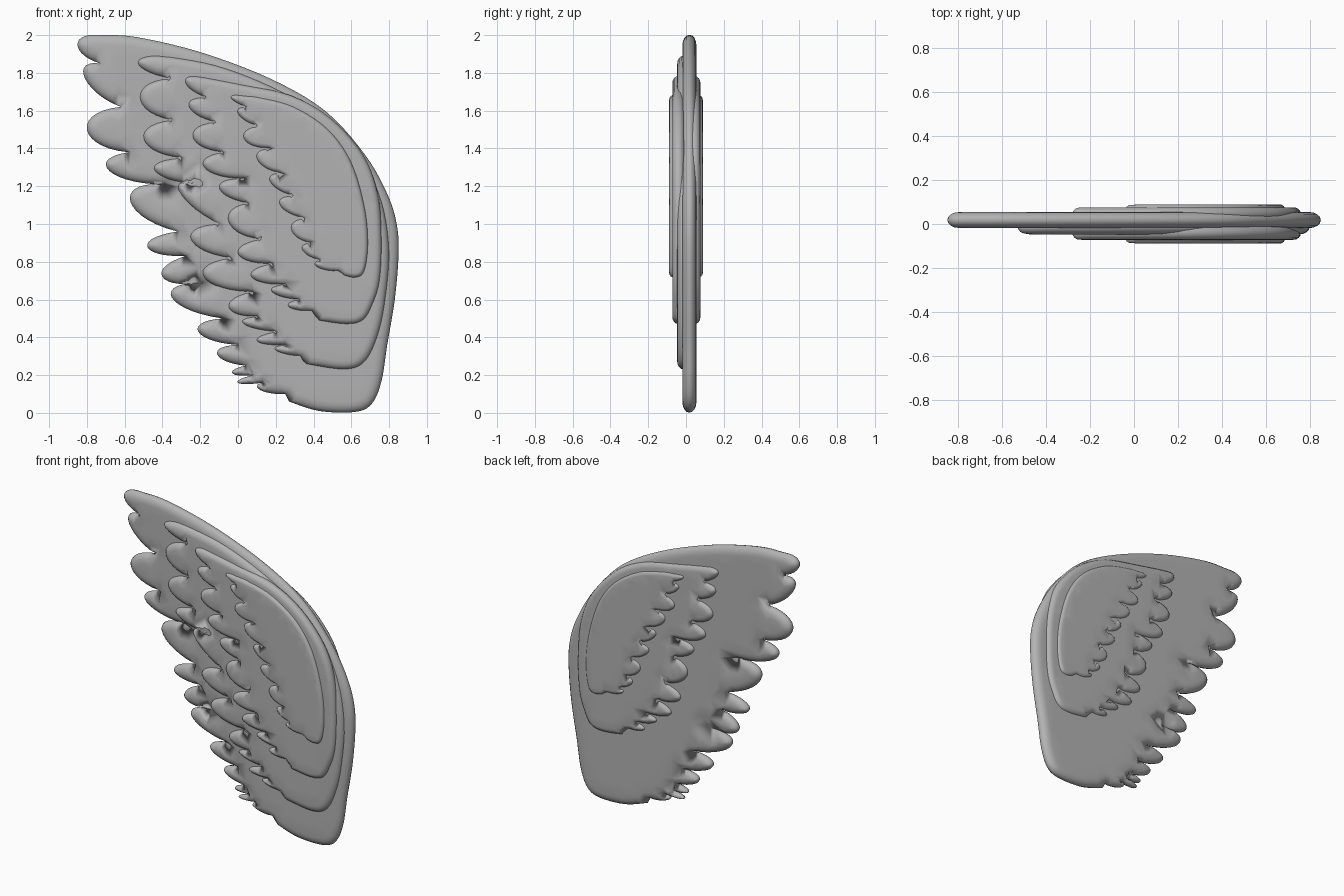
import bpy
import bmesh
import math
from mathutils import Vector
from mathutils.geometry import delaunay_2d_cdt, interpolate_bezier, intersect_point_line

cube = bpy.data.objects.get("Cube")
if cube:
    bpy.data.objects.remove(cube, do_unlink=True)

# One plain grey for the whole wing
grey = bpy.data.materials.new("stone grey")
grey.use_nodes = True
grey.diffuse_color = (0.45, 0.45, 0.45, 1)
grey.node_tree.nodes["Principled BSDF"].inputs["Base Color"].default_value = (0.45, 0.45, 0.45, 1)


def vectors(points):
    return [Vector(p) for p in points]


def smooth_edge(points, steps=6):
    """Smooth curve through the leading-edge points."""
    pts = vectors(points)
    last = len(pts) - 1
    tangent = [(pts[min(i + 1, last)] - pts[max(i - 1, 0)]) / 6 for i in range(last + 1)]
    out = []
    for i in range(last):
        a, b = pts[i], pts[i + 1]
        out += interpolate_bezier(a, a + tangent[i], b - tangent[i + 1], b, steps)[:-1]
    return [Vector(p[:2]) for p in out] + [pts[last]]


def feather(a, tip, b, steps=15):
    """Rounded feather end that leaves notch a, peaks at tip and returns to b."""
    mid = (a + b) / 2
    reach = (tip - mid) * 4 / 3
    ha, hb = a.lerp(mid, 0.2) + reach, b.lerp(mid, 0.2) + reach
    return [Vector(p[:2]) for p in interpolate_bezier(a, ha, hb, b, steps)[:-1]]


def wing_outline(edge, scallops):
    """Leading edge, then feathers from the bottom up; counter-clockwise."""
    outline = smooth_edge(edge)
    marks = vectors(scallops) + [Vector(edge[0])]
    for i in range(0, len(marks) - 2, 2):
        outline += feather(*marks[i:i + 3])
    return outline[:0:-1]


def edge_distance(p, outline):
    best = 9.0
    for i, b in enumerate(outline):
        a = outline[i - 1]
        d = b - a
        t = max(0.0, min(1.0, (p - a).dot(d) / max(d.length_squared, 1e-9)))
        best = min(best, (p - a - d * t).length_squared)
    return math.sqrt(best)


def cushion(outline, rim):
    """Triangulate the outline and give each point a 0..1 rounded height."""
    points = list(outline)
    n = len(outline)
    for part in (0.08, 0.3, 0.62, 1.0):
        for i in range(n):
            d = (outline[(i + 1) % n] - outline[i - 1]).normalized()
            p = outline[i] + Vector((-d.y, d.x)) * rim * part
            if edge_distance(p, outline) > 0.94 * rim * part:
                points.append(p)
    cell = 0.07
    for i in range(-14, 15):
        for j in range(30):
            p = Vector((i * cell, j * cell))
            if edge_distance(p, outline) > rim * 1.3:
                points.append(p)
    verts, _, faces, *_ = delaunay_2d_cdt(points, [], [list(range(n))], 1, 1e-4)
    heights = []
    for v in verts:
        k = min(edge_distance(v, outline) / rim, 1.0)
        heights.append(0.0 if k < 0.01 else math.sqrt(1 - (1 - k) ** 2))
    return verts, faces, heights


def add_layer(name, shape, depth, half):
    """Pillow-like slab facing both ways, its two sheets joined at the rim."""
    verts, faces, heights = shape
    bm = bmesh.new()
    front = [bm.verts.new((v.x, depth - half * h, v.y)) for v, h in zip(verts, heights)]
    back = [f if h == 0 else bm.verts.new((v.x, depth + half * h, v.y))
            for f, v, h in zip(front, verts, heights)]
    for face in faces:
        bm.faces.new([front[i] for i in face])
        if any(heights[i] > 0 for i in face):
            bm.faces.new([back[i] for i in reversed(face)])
    bmesh.ops.delete(bm, geom=[v for v in bm.verts if not v.link_faces], context="VERTS")
    bmesh.ops.recalc_face_normals(bm, faces=bm.faces)
    for f in bm.faces:
        f.smooth = True
    mesh = bpy.data.meshes.new(name)
    bm.to_mesh(mesh)
    bm.free()
    mesh.materials.append(grey)
    bpy.context.collection.objects.link(bpy.data.objects.new(name, mesh))


# Long flight feathers: the full wing silhouette
flight = wing_outline(
    [(-.73, 2), (-.54, 1.99), (-.2, 1.91), (.17, 1.77), (.46, 1.6), (.67, 1.37),
     (.79, 1.16), (.84, 1), (.85, .84), (.83, .6), (.79, .36), (.76, .17),
     (.71, .05), (.62, .005), (.43, .01), (.27, .06)],
    [(.25, .1), (.12, .12), (.13, .16), (0, .16), (.08, .2), (-.03, .21),
     (.04, .25), (-.11, .31), (0, .36), (-.21, .43), (-.08, .5), (-.35, .61),
     (-.19, .69), (-.4, .72), (-.28, .83), (-.48, .88), (-.32, .96), (-.57, 1.12),
     (-.39, 1.21), (-.68, 1.28), (-.58, 1.38), (-.8, 1.5), (-.62, 1.62),
     (-.81, 1.77), (-.73, 1.85), (-.85, 1.95)])

# Second row of feathers, front side only
second = wing_outline(
    [(-.39, 1.89), (-.12, 1.84), (.17, 1.73), (.43, 1.58), (.64, 1.37), (.76, 1.12),
     (.8, .86), (.78, .6), (.74, .41), (.67, .27), (.56, .23), (.35, .26)],
    [(.33, .3), (.2, .33), (.25, .36), (.1, .38), (.2, .43), (.03, .47),
     (.1, .51), (-.05, .56), (.07, .64), (-.18, .72), (-.04, .82), (-.25, .92),
     (-.1, 1), (-.31, 1.17), (-.2, 1.21), (-.44, 1.28), (-.3, 1.35), (-.5, 1.45),
     (-.35, 1.55), (-.52, 1.67), (-.36, 1.77), (-.53, 1.85)])

# Third row, on both sides
third = wing_outline(
    [(-.2, 1.78), (.01, 1.74), (.28, 1.68), (.49, 1.56), (.66, 1.37), (.74, 1.16),
     (.76, .92), (.75, .7), (.71, .57), (.66, .49), (.57, .47), (.42, .49)],
    [(.39, .54), (.27, .56), (.32, .6), (.18, .64), (.25, .68), (.07, .72),
     (.18, .79), (0, .84), (.12, .92), (-.05, 1.01), (.05, 1.11), (-.1, 1.19),
     (.02, 1.24), (-.18, 1.3), (-.08, 1.38), (-.24, 1.46), (-.12, 1.54),
     (-.26, 1.62), (-.17, 1.67), (-.28, 1.75)])

# Short shoulder feathers, on both sides
shoulder = wing_outline(
    [(.03, 1.68), (.12, 1.67), (.3, 1.62), (.48, 1.5), (.6, 1.33), (.67, 1.1),
     (.69, .9), (.67, .75), (.62, .715), (.55, .73)],
    [(.53, .75), (.42, .77), (.43, .81), (.34, .86), (.38, .9), (.28, .97),
     (.35, 1.03), (.22, 1.1), (.29, 1.15), (.17, 1.22), (.22, 1.27), (.1, 1.34),
     (.16, 1.4), (.03, 1.45), (.1, 1.52), (0, 1.58), (.04, 1.62), (-.04, 1.67)])

add_layer("flight_feathers", cushion(flight, 0.055), 0.018, 0.037)
add_layer("second_feathers_front", cushion(second, 0.045), -0.012, 0.035)
third_shape = cushion(third, 0.035)
shoulder_shape = cushion(shoulder, 0.025)
for side, sign in (("front", -1), ("back", 1)):
    add_layer("third_feathers_" + side, third_shape, 0.002 + sign * 0.042, 0.032)
    add_layer("shoulder_feathers_" + side, shoulder_shape, sign * 0.059, 0.03)
